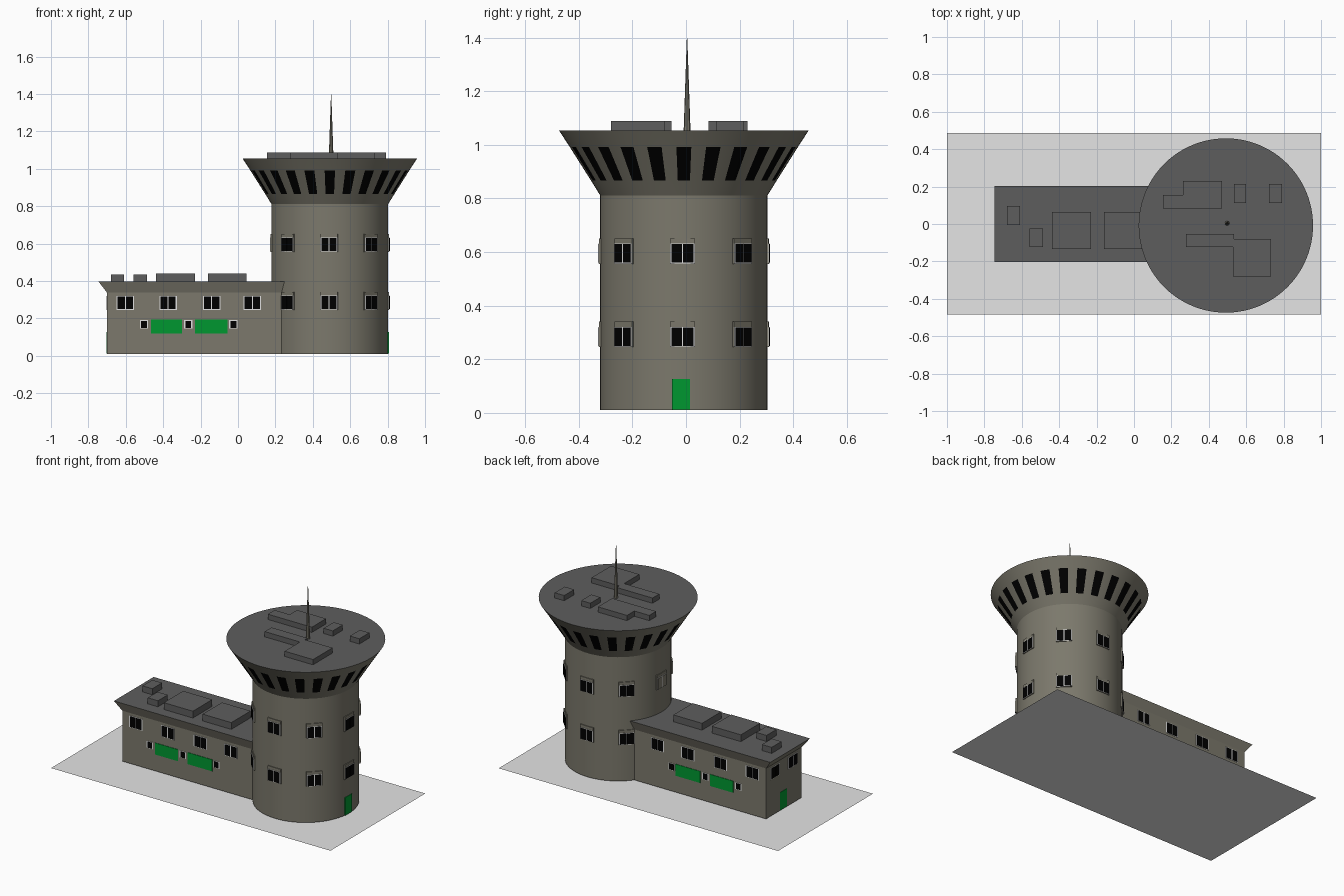
import bpy, bmesh, math
from mathutils import Matrix, Vector

cube = bpy.data.objects.get("Cube")
if cube:
    bpy.data.objects.remove(cube, do_unlink=True)


def material(name, r, g, b):
    m = bpy.data.materials.new(name)
    m.use_nodes = True
    m.diffuse_color = (r, g, b, 1)
    bsdf = m.node_tree.nodes["Principled BSDF"]
    bsdf.inputs["Base Color"].default_value = (r, g, b, 1)
    bsdf.inputs["Roughness"].default_value = 0.9
    return m


WALL = material("stone wall", 0.2, 0.19, 0.15)
ROOF = material("dark grey roof", 0.11, 0.11, 0.11)
GROUND = material("light grey ground", 0.78, 0.78, 0.78)
GLASS = material("black glass", 0, 0, 0)
GREEN = material("green panel", 0, 0.31, 0.03)
FRAME = material("pale frame", 0.75, 0.75, 0.75)


def finish(name, bm, *mats, smooth=False):
    bmesh.ops.recalc_face_normals(bm, faces=bm.faces)
    mesh = bpy.data.meshes.new(name)
    bm.to_mesh(mesh)
    bm.free()
    for m in mats:
        mesh.materials.append(m)
    ob = bpy.data.objects.new(name, mesh)
    bpy.context.collection.objects.link(ob)
    if smooth:
        bpy.ops.object.select_all(action="DESELECT")
        ob.select_set(True)
        bpy.context.view_layer.objects.active = ob
        bpy.ops.object.shade_smooth_by_angle(angle=0.45)
    return ob


def add_box(bm, x0, x1, y0, y1, z0, z1, matrix=Matrix()):
    size = Matrix.Diagonal((x1 - x0, y1 - y0, z1 - z0, 1))
    mid = Matrix.Translation(((x0 + x1) / 2, (y0 + y1) / 2, (z0 + z1) / 2))
    bmesh.ops.create_cube(bm, size=1, matrix=matrix @ mid @ size)


def stack(bm, rings):
    """Join closed rings of points from bottom to top and cap both ends."""
    loops = [[bm.verts.new(p) for p in ring] for ring in rings]
    rows = []
    for a, b in zip(loops, loops[1:]):
        n = len(a)
        rows.append([bm.faces.new((a[i], a[(i + 1) % n], b[(i + 1) % n], b[i]))
                     for i in range(n)])
    bm.faces.new(loops[0])
    top = bm.faces.new(loops[-1])
    return rows, top


# Ground sheet
bm = bmesh.new()
bmesh.ops.create_grid(bm, x_segments=1, y_segments=1, size=1,
                      matrix=Matrix.Translation((0, 0.002, 0)) @ Matrix.Diagonal((1, 0.485, 1, 1)))
finish("ground", bm, GROUND)

# Round tower with flared head; alternate faces of one band are glass
CX, CY, R = 0.491, -0.008, 0.312
SEG, HEAD_WINDOWS = 96, 24
profile = [(R, 0.01), (R, 0.811), (0.346, 0.866), (0.425, 0.991), (0.466, 1.054)]
bm = bmesh.new()
rows, top = stack(bm, [[(CX + r * math.cos(2 * math.pi * i / SEG),
                         CY + r * math.sin(2 * math.pi * i / SEG), z)
                        for i in range(SEG)] for r, z in profile])
top.material_index = 1
step = SEG // HEAD_WINDOWS
for i, f in enumerate(rows[2]):
    if (i + 1) % step < 2:
        f.material_index = 2
finish("tower", bm, WALL, ROOF, GLASS, smooth=True)

# Low wing with flared eaves
WY, HALF = -0.001, 0.182
bm = bmesh.new()
wing = [(-0.70, HALF, 0.01), (-0.70, HALF, 0.337), (-0.745, 0.203, 0.396)]
rows, top = stack(bm, [[(x, WY - h, z), (0.4, WY - h, z),
                        (0.4, WY + h, z), (x, WY + h, z)]
                       for x, h, z in wing])
top.material_index = 1
finish("wing", bm, WALL, ROOF)

# Roof equipment
bm = bmesh.new()
for x0, x1, y0, y1, z1 in [(-0.68, -0.61, -0.005, 0.095, 0.435),
                           (-0.56, -0.487, -0.123, -0.023, 0.435),
                           (-0.438, -0.23, -0.133, 0.065, 0.44),
                           (-0.16, 0.045, -0.133, 0.065, 0.44)]:
    add_box(bm, x0, x1, y0, y1, 0.39, z1)
finish("wing_roof_boxes", bm, ROOF)

bm = bmesh.new()
for x0, x1 in [(0.535, 0.60), (0.722, 0.79)]:
    add_box(bm, x0, x1, 0.112, 0.214, 1.05, 1.088)
for outline in [
    [(0.155, 0.084), (0.47, 0.084), (0.47, 0.229), (0.262, 0.229), (0.262, 0.154), (0.155, 0.154)],
    [(0.278, -0.124), (0.53, -0.124), (0.53, -0.28), (0.733, -0.28),
     (0.733, -0.081), (0.535, -0.081), (0.535, -0.054), (0.278, -0.054)],
]:
    stack(bm, [[(x, y, z) for x, y in outline] for z in (1.05, 1.088)])
finish("tower_roof_boxes", bm, ROOF)

# Mast
bm = bmesh.new()
bmesh.ops.create_cone(bm, cap_ends=True, segments=8, radius1=0.013, radius2=0.001,
                      depth=0.35, matrix=Matrix.Translation((0.498, 0.004, 1.222)))
finish("mast", bm, WALL)

# Windows share four meshes: surrounds, frames, panes and blind panes
surrounds, frames, panes, blinds = (bmesh.new() for _ in range(4))


def place(x, y, z, angle):
    """Local x runs along the wall, local -y points outward."""
    return Matrix.Translation((x, y, z)) @ Matrix.Rotation(angle, 4, "Z")


def window(m, w=0.094, h=0.074, count=2, glass=panes, edge=0.006):
    add_box(frames, -w / 2, w / 2, -0.002, 0.004, 0, h, m)
    pane = (w - edge * (count + 1)) / count
    for i in range(count):
        x = -w / 2 + edge + i * (pane + edge)
        add_box(glass, x, x + pane, -0.004, 0.002, edge * 0.5, h - edge * 0.5, m)


# Tower windows: two rows of eight, each in a shallow surround
for z in (0.247, 0.558):
    for k in range(8):
        facing_wing = k == 6
        if facing_wing and z < 0.4:
            continue
        a = k * math.pi / 4 - 0.015
        out = Vector((math.sin(a), -math.cos(a))) * (R + 0.004)
        m = place(CX + out.x, CY + out.y, z, a)
        add_box(surrounds, -0.047, 0.047, 0, 0.03, -0.002, 0.093, m)
        window(m, w=0.092, glass=blinds if facing_wing else panes, edge=0.005)

# Wing windows and green panels on both long sides
panels = bmesh.new()
for side, angle in ((-1, 0), (1, math.pi)):
    y = WY + side * HALF
    for x in (-0.602, -0.374, -0.141, 0.077):
        window(place(x, y, 0.246, angle))
    for x in (-0.502, -0.266, -0.025):
        window(place(x, y, 0.146, angle), 0.044, 0.044, 1)
    for x0, x1 in ((-0.465, -0.30), (-0.23, -0.055)):
        add_box(panels, x0, x1, y - 0.003, y + 0.003, 0.118, 0.193)

# Wing end windows
for y in (-0.091, 0.089):
    window(place(-0.70, y, 0.246, -math.pi / 2))

finish("tower_window_surrounds", surrounds, WALL)
finish("window_frames", frames, FRAME)
finish("window_panes", panes, GLASS)
finish("blind_window_panes", blinds, WALL)
finish("green_panels", panels, GREEN)

# Doors at both ends
bm = bmesh.new()
add_box(bm, -0.702, -0.698, -0.03, 0.04, 0.012, 0.127)
finish("wing_door", bm, GREEN)
bm = bmesh.new()
add_box(bm, CX + R - 0.004, CX + R + 0.003, -0.052, 0.015, 0.012, 0.127)
finish("tower_door", bm, GREEN)
